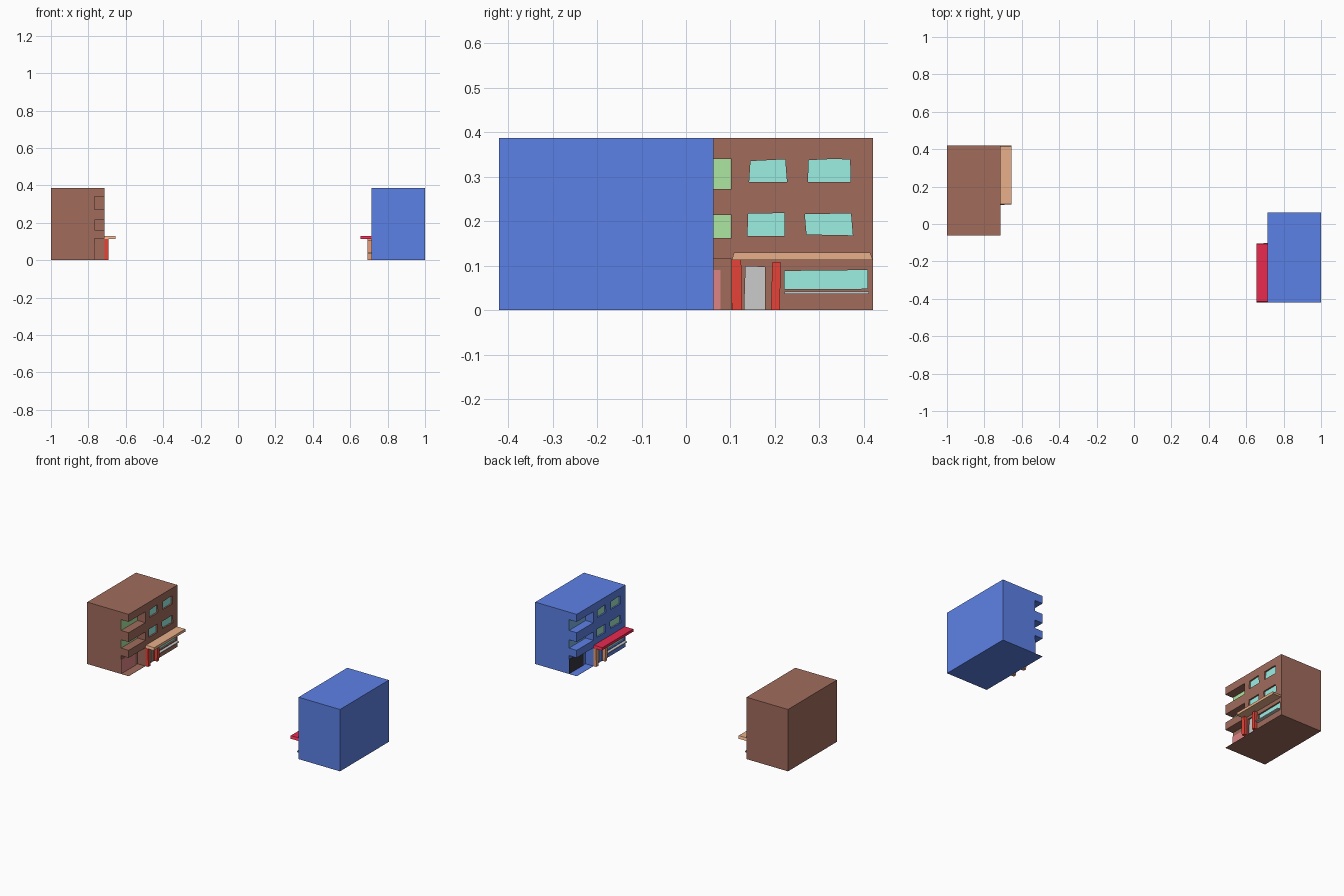
import bpy, bmesh

if "Cube" in bpy.data.objects:
    bpy.data.objects.remove(bpy.data.objects["Cube"])

FRONT = -0.713   # facade plane of the left building
RECESS = 0.010   # depth of window and door recesses
BALCONY = -0.767 # back wall of the corner balconies
SIDE = -0.062    # outer side wall at the balconies


def material(name, rgb):
    m = bpy.data.materials.new(name)
    m.diffuse_color = (*[(v / .88) ** 2.2 for v in rgb], 1)  # screen tone to linear
    m.use_nodes = True
    m.node_tree.nodes["Principled BSDF"].inputs["Base Color"].default_value = m.diffuse_color
    return m


def prism(name, outline, x0, x1, mat, turn):
    """Extrude a (y, z) outline from x0 to x1; turn=-1 rotates half a turn about z."""
    bm = bmesh.new()
    face = bm.faces.new([bm.verts.new((turn * x0, turn * y, z)) for y, z in outline])
    new = bmesh.ops.extrude_face_region(bm, geom=[face])["geom"]
    bmesh.ops.translate(bm, vec=(turn * (x1 - x0), 0, 0),
                        verts=[v for v in new if isinstance(v, bmesh.types.BMVert)])
    bmesh.ops.recalc_face_normals(bm, faces=bm.faces)
    mesh = bpy.data.meshes.new(name)
    bm.to_mesh(mesh)
    bm.free()
    ob = bpy.data.objects.new(name, mesh)
    bpy.context.collection.objects.link(ob)
    if mat:
        mesh.materials.append(mat)
    return ob


def rect(y0, y1, z0, z1):
    return [(y0, z0), (y1, z0), (y1, z1), (y0, z1)]


def carve(body, cutter):
    mod = body.modifiers.new("cut", "BOOLEAN")
    mod.operation = "DIFFERENCE"
    mod.solver = "EXACT"
    mod.object = cutter
    bpy.context.view_layer.objects.active = body
    bpy.ops.object.modifier_apply(modifier=mod.name)
    bpy.data.objects.remove(cutter)


# slightly crooked window outlines
WINDOWS = [
    [(.142, .288), (.227, .288), (.223, .339), (.145, .335)],
    [(.274, .288), (.370, .288), (.369, .338), (.335, .340), (.276, .337)],
    [(.138, .166), (.222, .166), (.222, .218), (.140, .217)],
    [(.271, .170), (.375, .168), (.371, .217), (.267, .216)],
    [(.222, .047), (.408, .048), (.408, .090), (.221, .088)],
]
DOOR = [(.131, .001), (.178, .001), (.178, .097), (.134, .098)]
PILLARS = [
    [(.103, 0), (.126, 0), (.124, .114), (.102, .114)],
    [(.191, 0), (.211, 0), (.213, .108), (.194, .108)],
]
BALCONIES = [(.272, .340), (.162, .214)]


def building(tag, turn, c):
    mats = {k: material(f"{tag}_{k}", v) for k, v in c.items()}

    def part(name, outline, x0, x1, key):
        return prism(f"{tag}_{name}", outline, x0, x1, mats.get(key), turn)

    body = part("walls", rect(SIDE, .42, 0, .387), -1, FRONT, "wall")

    # corner balconies and entrance cut out of the block
    for z0, z1 in BALCONIES + [(.001, .115)]:
        carve(body, part("cutter", rect(-.1, .102, z0, z1), BALCONY, FRONT + .05, None))
    for i, (z0, z1) in enumerate(BALCONIES):
        part(f"balcony_panel_{i}", rect(SIDE + .001, .101, z0, z1), BALCONY, BALCONY + .001, "balcony")
    part("side_door", rect(SIDE + .001, .078, .001, .09), BALCONY, BALCONY + .002, "side_door")

    # recessed windows and shop door
    for i, shape in enumerate(WINDOWS + [DOOR]):
        carve(body, part("cutter", shape, FRONT - RECESS, FRONT + .02, None))
        is_door = shape is DOOR
        part("shop_door" if is_door else f"window_{i}", shape,
             FRONT - RECESS, FRONT - RECESS + .001, "door" if is_door else "glass")

    # shop front: pillars, window ledge, awning
    for i, shape in enumerate(PILLARS):
        part(f"pillar_{i}", shape, FRONT, -.693, "pillar")
    part("window_ledge", rect(.221, .411, .036, .042), FRONT, -.695, "door")
    part("awning", [(.103, .113), (.42, .113), (.414, .129), (.108, .129)], FRONT, -.655, "awning")


building("brown_house", 1, {
    "wall": (.55, .37, .32), "balcony": (.59, .79, .55), "side_door": (.76, .45, .45),
    "glass": (.53, .82, .78), "door": (.69, .69, .69), "pillar": (.79, .24, .20),
    "awning": (.80, .60, .47)})
building("blue_house", -1, {
    "wall": (.32, .44, .79), "balcony": (.42, .62, .78), "side_door": (.20, .20, .23),
    "glass": (.55, .78, .68), "door": (.69, .69, .69), "pillar": (.80, .55, .42),
    "awning": (.80, .16, .28)})
